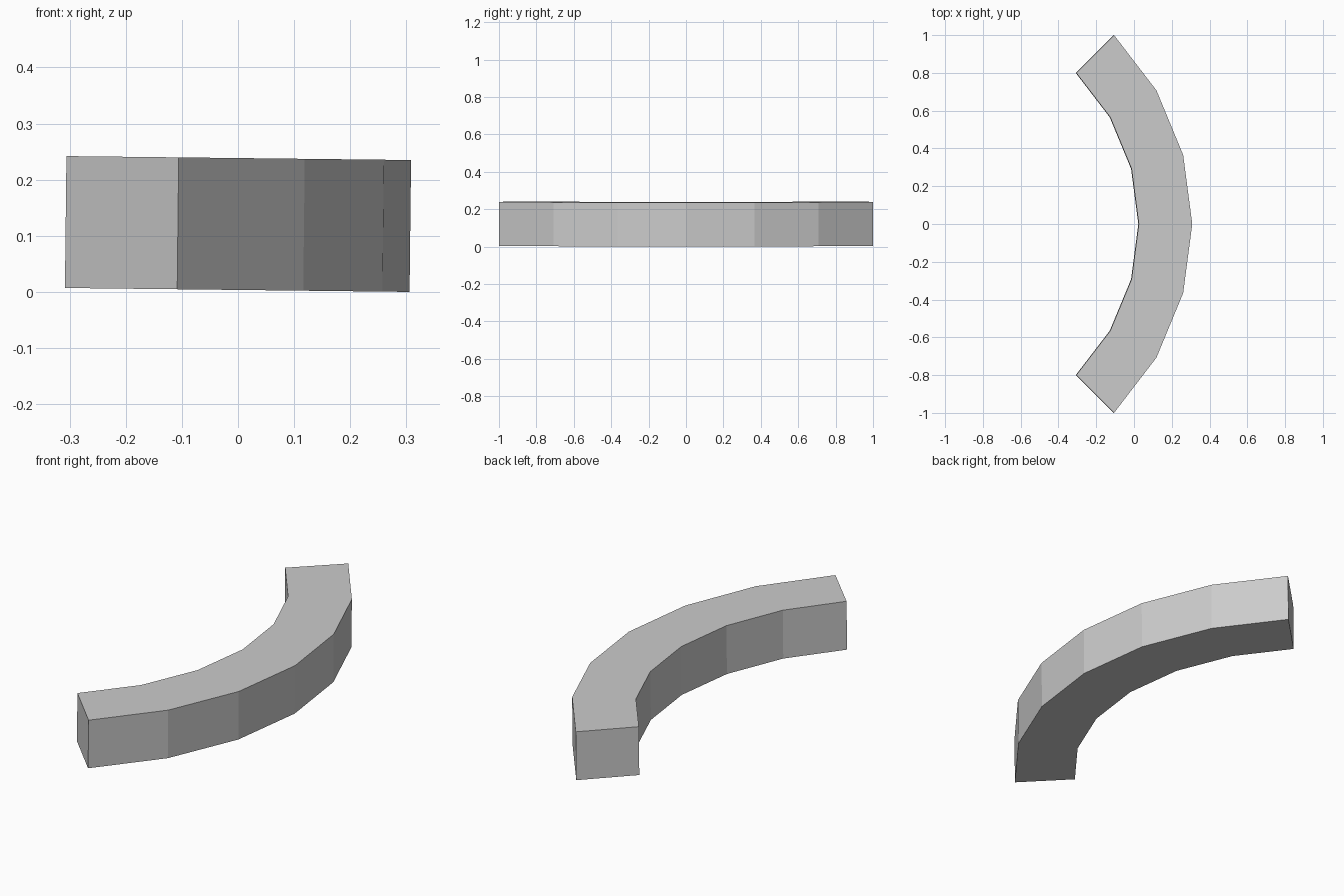
import bpy, bmesh
from math import sin, cos, radians, sqrt
from mathutils import Matrix, Vector

if "Cube" in bpy.data.objects:
    bpy.data.objects.remove(bpy.data.objects["Cube"])

OUTER = sqrt(2)        # outer radius: a 90 degree arc spans 2 units in y
INNER = OUTER * 0.8
HEIGHT = 0.235
SEGMENTS = 6
TILT = 0.0114          # slight lean about the y axis


def arc(bm, radius):
    angles = [radians(-45 + 90 * i / SEGMENTS) for i in range(SEGMENTS + 1)]
    return [bm.verts.new((radius * cos(a), radius * sin(a), 0)) for a in angles]


# curved block: quad strip between the two arcs, extruded upwards
bm = bmesh.new()
outer, inner = arc(bm, OUTER), arc(bm, INNER)
strip = [bm.faces.new((inner[i], outer[i], outer[i + 1], inner[i + 1]))
         for i in range(SEGMENTS)]
result = bmesh.ops.extrude_face_region(bm, geom=strip, use_keep_orig=True)
top = [g for g in result["geom"] if isinstance(g, bmesh.types.BMVert)]
bmesh.ops.translate(bm, verts=top, vec=(0, 0, HEIGHT))
bmesh.ops.recalc_face_normals(bm, faces=bm.faces)

# lean the block, then centre it in x and stand it on the ground
bmesh.ops.transform(bm, matrix=Matrix.Rotation(TILT, 4, 'Y'), verts=bm.verts)
xs = [v.co.x for v in bm.verts]
low = min(v.co.z for v in bm.verts)
bmesh.ops.translate(bm, verts=bm.verts, vec=Vector((-(min(xs) + max(xs)) / 2, 0, -low)))

mesh = bpy.data.meshes.new("curved_block")
bm.to_mesh(mesh)
bm.free()
bpy.context.collection.objects.link(bpy.data.objects.new("curved_block", mesh))
